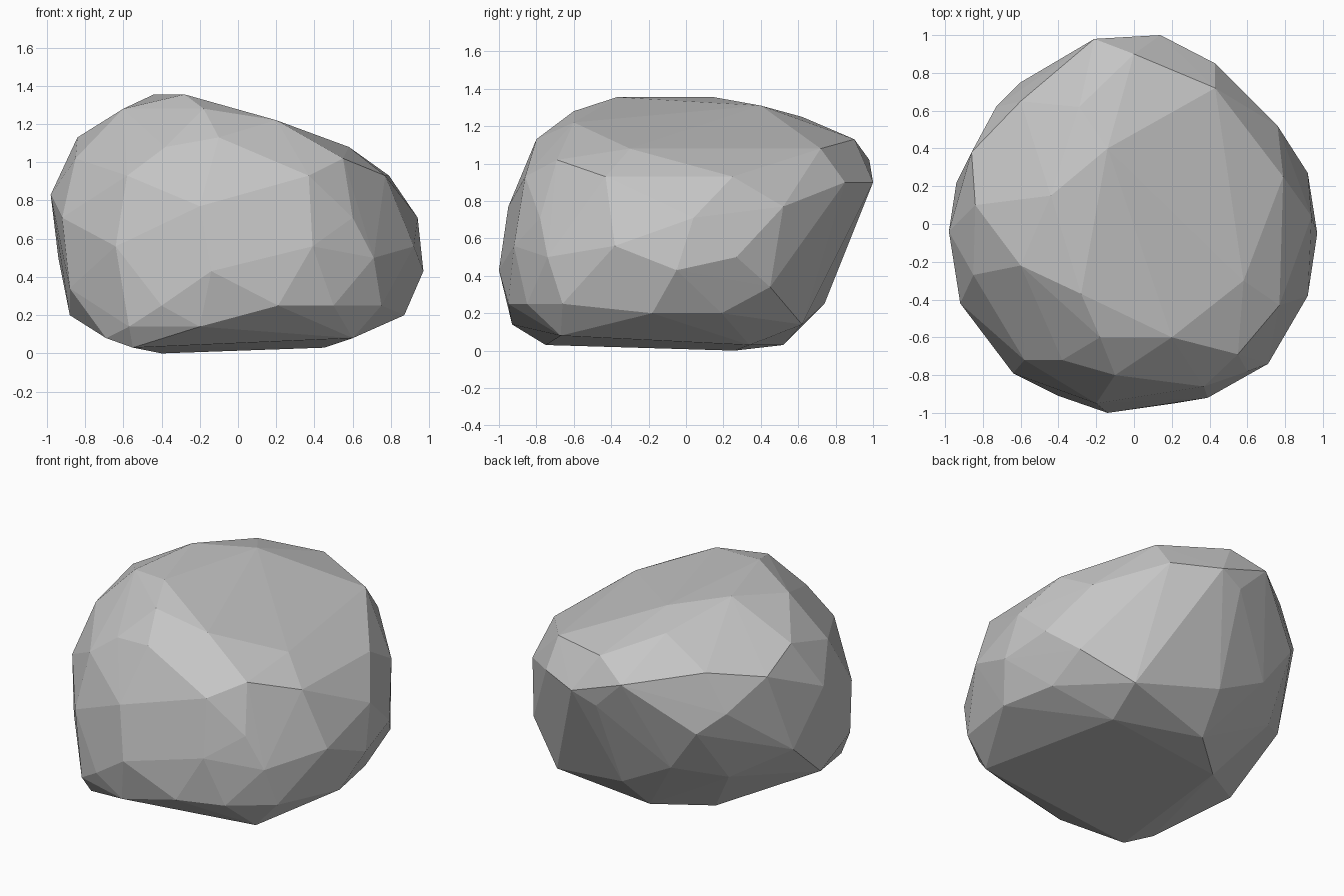
import bpy
import bmesh

# Remove the default object
cube = bpy.data.objects.get("Cube")
if cube:
    bpy.data.objects.remove(cube, do_unlink=True)


def make_material(name, value):
    """One flat grey for viewport and render."""
    mat = bpy.data.materials.new(name)
    mat.use_nodes = True
    color = (value, value, value, 1)
    mat.diffuse_color = color
    mat.node_tree.nodes["Principled BSDF"].inputs["Base Color"].default_value = color
    return mat


# Contour levels of the boulder: height, then the corners that stand out there
foot = {
    0: [(-.4, .26)],
    .03: [(-.1, .52), (-.55, -.75), (.45, .34)],
    .08: [(.6, -.67), (-.69, -.64)],
    .14: [(-.2, -.93), (-.57, -.82), (.51, .62)],
    .2: [(.87, -.18), (.8, .19), (-.88, -.15)],
    .25: [(.21, -.95), (.5, -.85), (.75, -.66), (-.05, .74), (-.4, -.91)],
}
waist = {
    .34: [(.8, .45), (-.65, .48), (-.88, -.46)],
    .43: [(-.4, .73), (.97, -.05), (-.14, -1)],
    .5: [(.92, .27), (-.94, .22), (.71, -.74)],
    .56: [(.39, -.92), (.92, -.38), (-.64, -.79)],
    .71: [(-.92, -.42), (.94, .04), (.6, -.78), (-.6, .75)],
    .77: [(.76, .52), (-.2, -.95)],
    .83: [(-.98, -.04), (-.73, .62), (-.02, .97)],
}
crown = {
    .9: [(.14, 1), (.43, .85)],
    .93: [(.79, .25), (.77, -.43), (.37, -.86), (-.58, -.72)],
    1.02: [(.55, -.69), (-.21, .98), (-.85, -.27), (-.86, .38)],
    1.08: [(.43, .72), (.58, -.3), (-.38, -.72), (-.6, .65)],
    1.13: [(-.1, -.8), (-.84, .1), (0, .9)],
    1.22: [(.2, -.6)],
    1.25: [(-.29, .62)],
    1.28: [(-.6, -.22), (-.18, -.6)],
    1.31: [(-.14, .4)],
    1.355: [(-.44, .15), (-.28, -.37)],
}

# Wrap the contours in a faceted skin
bm = bmesh.new()
for levels in (foot, waist, crown):
    for height, corners in levels.items():
        for x, y in corners:
            bm.verts.new((x, y, height))
bmesh.ops.convex_hull(bm, input=bm.verts[:])
buried = [v for v in bm.verts if not v.link_faces]
bmesh.ops.delete(bm, geom=buried, context="VERTS")
bmesh.ops.recalc_face_normals(bm, faces=bm.faces[:])

# Finish as one flat-shaded boulder
mesh = bpy.data.meshes.new("boulder")
bm.to_mesh(mesh)
bm.free()
mesh.materials.append(make_material("stone grey", .56))
boulder = bpy.data.objects.new("boulder", mesh)
bpy.context.collection.objects.link(boulder)
